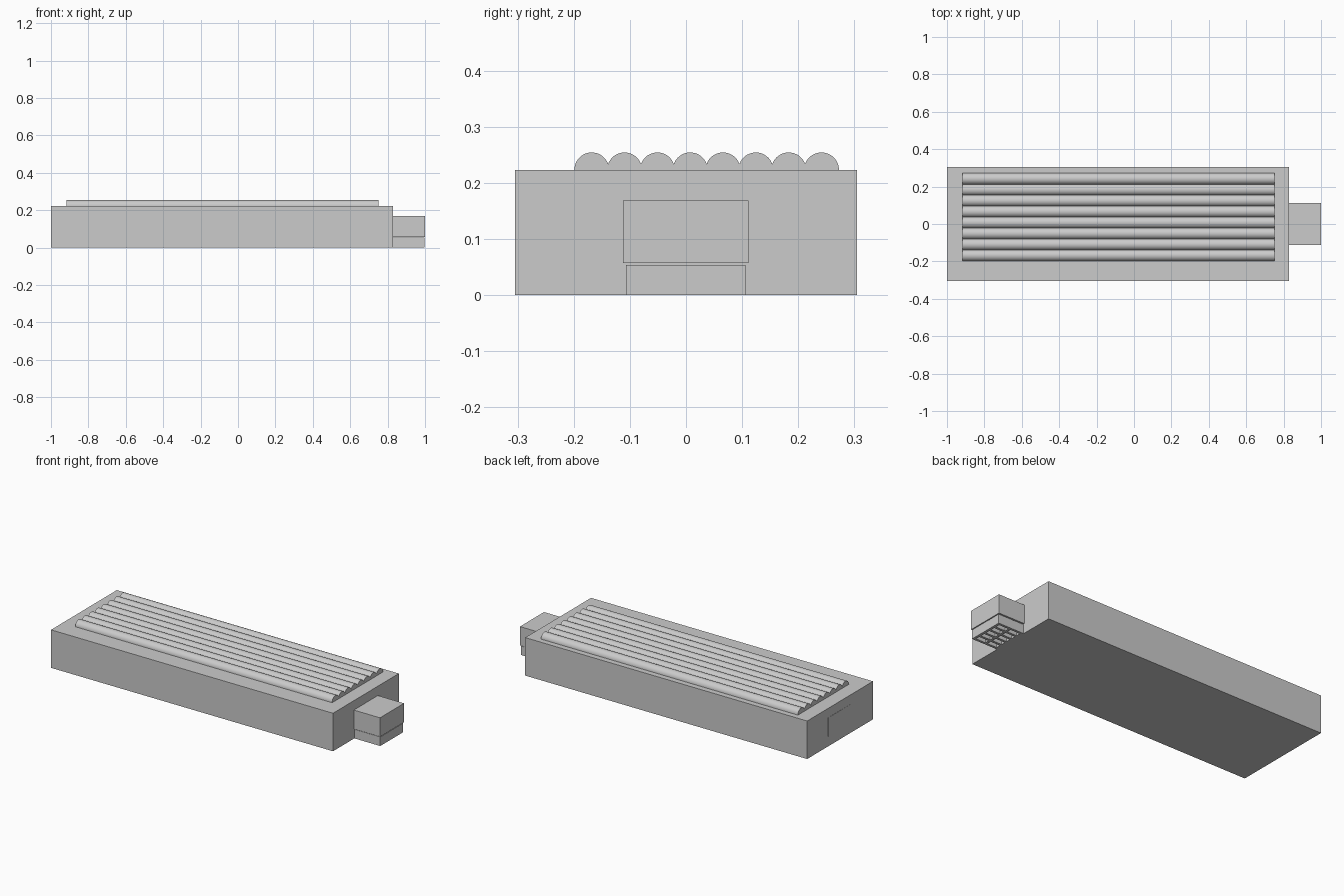
import bpy
import bmesh
import math
from mathutils import Matrix

cube = bpy.data.objects.get("Cube")
if cube:
    bpy.data.objects.remove(cube, do_unlink=True)

grey = bpy.data.materials.new("light grey plastic")
grey.use_nodes = True
COLOUR = (0.6, 0.6, 0.6, 1)
grey.diffuse_color = COLOUR
grey.node_tree.nodes["Principled BSDF"].inputs["Base Color"].default_value = COLOUR


def finish(name, bm):
    bmesh.ops.recalc_face_normals(bm, faces=bm.faces)
    mesh = bpy.data.meshes.new(name)
    bm.to_mesh(mesh)
    bm.free()
    mesh.materials.append(grey)
    obj = bpy.data.objects.new(name, mesh)
    bpy.context.collection.objects.link(obj)
    return obj


def add_box(bm, x, y, z):
    size = Matrix.Diagonal((x[1] - x[0], y[1] - y[0], z[1] - z[0], 1))
    centre = Matrix.Translation((sum(x) / 2, sum(y) / 2, sum(z) / 2))
    bmesh.ops.create_cube(bm, size=1, matrix=centre @ size)


def box(name, x, y, z):
    bm = bmesh.new()
    add_box(bm, x, y, z)
    return finish(name, bm)


TOP = 0.223
END = 0.83

# Main slab and the connector block at its end
box("body", (-1, END), (-0.305, 0.305), (0, TOP))
box("connector_block", (END - 0.01, 1), (-0.112, 0.111), (0.057, 0.168))

# Flush panel on the opposite end
box("end_panel", (-1.001, -0.99), (-0.112, 0.111), (0.057, 0.168))

# Lower connector, with rows of slots open at the bottom
lower = box("connector_base", (END - 0.001, 0.998), (-0.107, 0.106), (0, 0.053))
bm = bmesh.new()
ROWS, COLS, WALL = 2, 5, 0.014
dx = (0.998 - END - WALL) / ROWS
dy = (0.213 - WALL) / COLS
for i in range(ROWS):
    for j in range(COLS):
        x = END + WALL + i * dx
        y = -0.107 + WALL + j * dy
        add_box(bm, (x, x + dx - WALL), (y, y + dy - WALL), (-0.02, 0.04))
cutter = finish("slot_cutter", bm)
cutter.hide_render = True
cutter.hide_viewport = True
cut = lower.modifiers.new("slots", "BOOLEAN")
cut.operation = "DIFFERENCE"
cut.solver = "EXACT"
cut.object = cutter

# Half-round ridges along the top
RADIUS, PITCH, SEGMENTS = 0.031, 0.0585, 24
for i in range(8):
    bm = bmesh.new()
    y = -0.168 + i * PITCH
    ring = []
    for k in range(SEGMENTS + 1):
        a = math.pi * k / SEGMENTS
        ring.append(bm.verts.new((-0.917, y + RADIUS * math.cos(a), TOP + RADIUS * math.sin(a))))
    face = bm.faces.new(ring)
    ext = bmesh.ops.extrude_face_region(bm, geom=[face], use_keep_orig=True)
    moved = [v for v in ext["geom"] if isinstance(v, bmesh.types.BMVert)]
    bmesh.ops.translate(bm, verts=moved, vec=(1.667, 0, 0))
    ridge = finish(f"ridge_{i + 1}", bm)
    bpy.ops.object.select_all(action="DESELECT")
    ridge.select_set(True)
    bpy.context.view_layer.objects.active = ridge
    bpy.ops.object.shade_smooth_by_angle(angle=math.radians(35))
